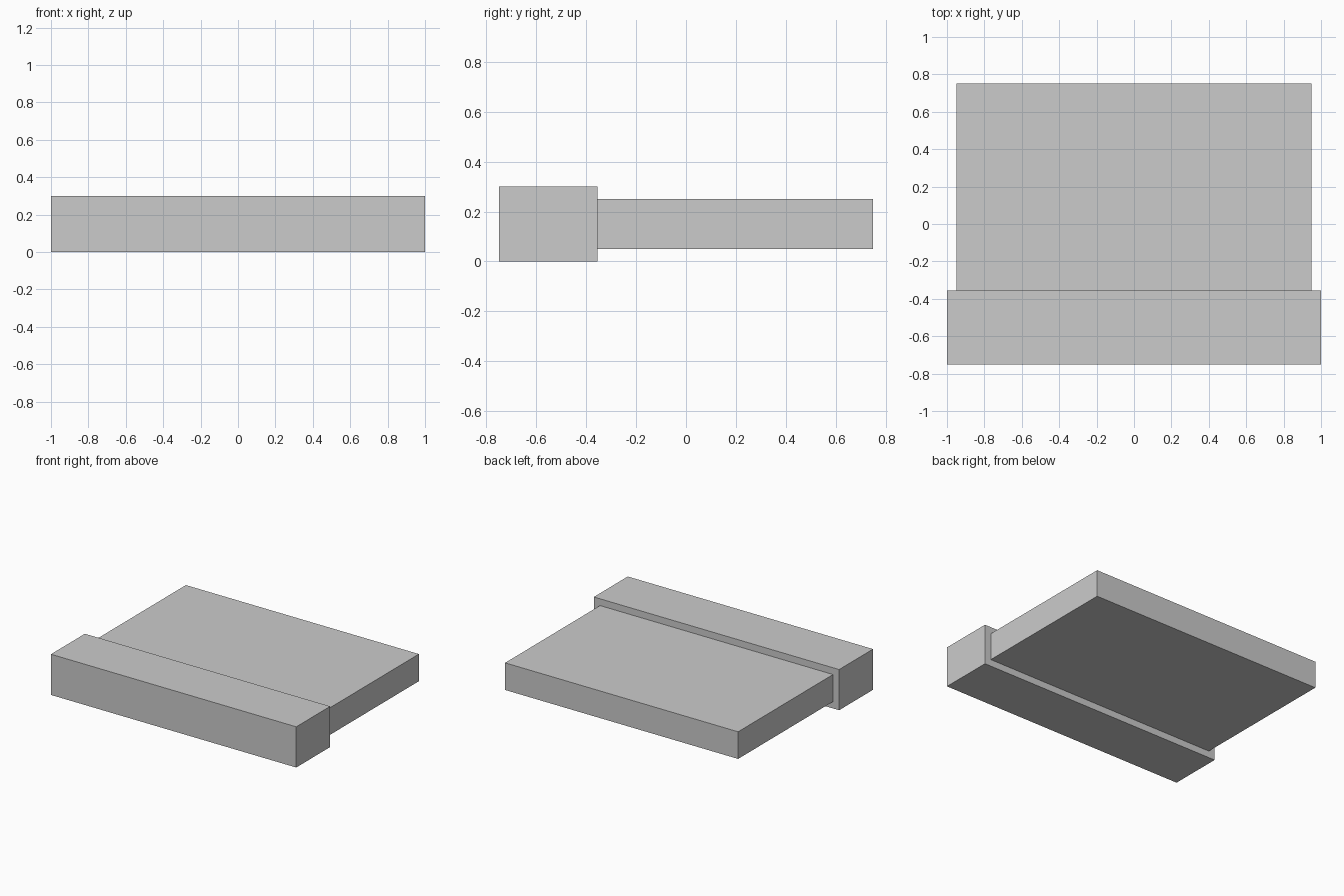
import bpy

if "Cube" in bpy.data.objects:
    bpy.data.objects.remove(bpy.data.objects["Cube"])


def box(name, x, y, z):
    """Add a box spanning the given (min, max) ranges."""
    spans = (x, y, z)
    bpy.ops.mesh.primitive_cube_add(size=1, location=[(a + b) / 2 for a, b in spans])
    obj = bpy.context.object
    obj.name = name
    obj.scale = [b - a for a, b in spans]
    bpy.ops.object.transform_apply(location=False, rotation=False, scale=True)
    return obj


SEAM = -0.355

# Thick front bar
box("front_bar", (-1, 1), (-0.75, SEAM), (0, 0.3))

# Thinner, slightly narrower slab behind it
box("rear_slab", (-0.95, 0.95), (SEAM, 0.75), (0.05, 0.25))
